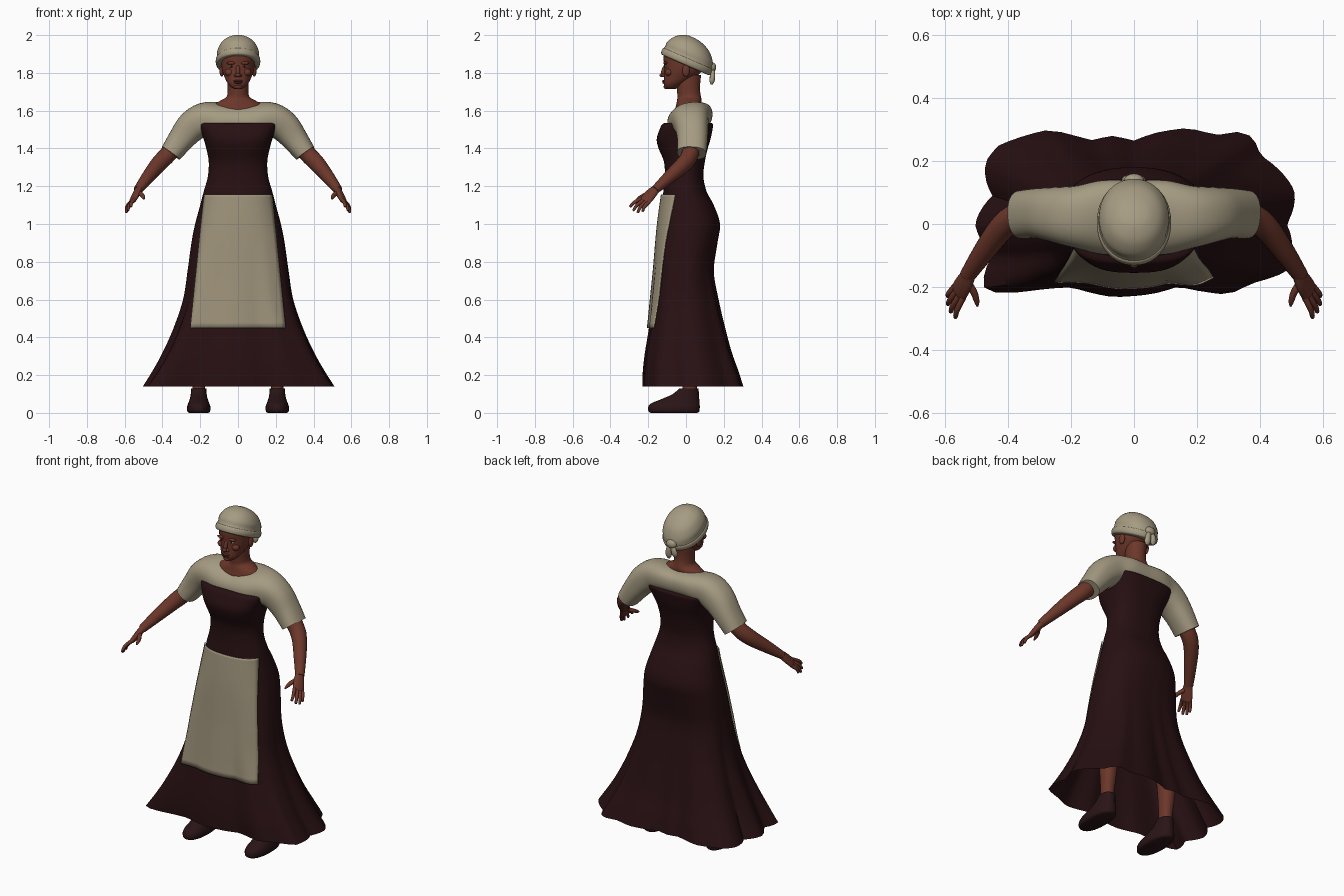
import bpy, bmesh, math
from mathutils import Vector, Matrix

if "Cube" in bpy.data.objects:
    bpy.data.objects.remove(bpy.data.objects["Cube"])


def material(name, rgb):
    m = bpy.data.materials.new(name)
    m.diffuse_color = (*rgb, 1)
    m.use_nodes = True
    m.node_tree.nodes["Principled BSDF"].inputs["Base Color"].default_value = m.diffuse_color
    return m


CREAM = material("cream_linen", (0.38, 0.33, 0.225))
APRON = material("apron_linen", (0.33, 0.28, 0.19))
DRESS = material("dark_maroon", (0.02, 0.005, 0.006))
SHOE = material("shoe_brown", (0.023, 0.007, 0.008))
SKIN = material("brown_skin", (0.15, 0.038, 0.023))
LIP = material("lip_red", (0.11, 0.025, 0.02))
EYE = material("eye_white", (0.3, 0.27, 0.24))


def finish(name, bm, mat, mirror=False, matrix=None):
    bmesh.ops.recalc_face_normals(bm, faces=bm.faces)
    if matrix:
        bm.transform(matrix)
    me = bpy.data.meshes.new(name)
    bm.to_mesh(me)
    bm.free()
    me.materials.append(mat)
    ob = bpy.data.objects.new(name, me)
    bpy.context.collection.objects.link(ob)
    bpy.context.view_layer.objects.active = ob
    ob.select_set(True)
    bpy.ops.object.shade_smooth_by_angle(angle=math.radians(50))
    ob.select_set(False)
    if mirror:
        ob.modifiers.new("mirror", 'MIRROR')
    return ob


def skin_rings(name, rings, mat, closed=True, caps=(True, True), **kw):
    bm = bmesh.new()
    vs = [[bm.verts.new(p) for p in r] for r in rings]
    n = len(vs[0])
    for a, b in zip(vs, vs[1:]):
        for i in range(n if closed else n - 1):
            j = (i + 1) % n
            bm.faces.new((a[i], a[j], b[j], b[i]))
    for on, ring in zip(caps, (vs[0], vs[-1])):
        if on:
            bm.faces.new(ring)
    return finish(name, bm, mat, **kw)


def refine(rows, k=4):
    """Smooth curve through the given rows."""
    out = []
    for i in range(len(rows) - 1):
        p0, p1, p2, p3 = (rows[min(max(i + d, 0), len(rows) - 1)] for d in (-1, 0, 1, 2))
        for s in range(k):
            t = s / k
            out.append(tuple(
                0.5 * (2 * b + (c - a) * t + (2 * a - 5 * b + 4 * c - d) * t * t
                       + (3 * b - a - 3 * c + d) * t ** 3)
                for a, b, c, d in zip(p0, p1, p2, p3)))
    return out + [rows[-1]]


def radius(t, p):
    return (abs(math.cos(t)) ** p + abs(math.sin(t)) ** p) ** (-1 / p)


def loft(name, rows, mat, cx=0.0, p=2.3, n=32, **kw):
    """Rows are height, half width, front y, back y."""
    rings = []
    for z, rx, yf, yb in refine(rows):
        ring = []
        for i in range(n):
            t = 2 * math.pi * i / n
            r = radius(t, p)
            ring.append((cx + rx * r * math.cos(t),
                         (yf + yb) / 2 + (yb - yf) / 2 * r * math.sin(t), z))
        rings.append(ring)
    return skin_rings(name, rings, mat, **kw)


def tube(name, rows, mat, ref=(0, 0, 1), p=2.0, n=20, k=4, start=None, **kw):
    """Rows are x, y, z, radius along ref, other radius, backward lift."""
    rows = refine([tuple(r) + (0,) * (6 - len(r)) for r in rows], k)
    pts = [Vector(r[:3]) for r in rows]
    rings = []
    for i, r in enumerate(rows):
        tan = (pts[min(i + 1, len(pts) - 1)] - pts[max(i - 1, 0)]).normalized()
        if i == 0 and start:
            tan = Vector(start)
        a = Vector(ref)
        a = (a - a.dot(tan) * tan).normalized()
        b = tan.cross(a)
        ring = []
        for j in range(n):
            t = 2 * math.pi * j / n
            q = radius(t, p)
            off = a * (r[3] * q * math.cos(t)) + b * (r[4] * q * math.sin(t))
            off.z += r[5] * off.y
            ring.append(pts[i] + off)
        rings.append(ring)
    return skin_rings(name, rings, mat, **kw)


def ball(name, loc, size, mat, rot=0.0, mirror=False):
    bm = bmesh.new()
    bmesh.ops.create_uvsphere(bm, u_segments=20, v_segments=12, radius=1)
    mtx = Matrix.Translation(loc) @ Matrix.Rotation(rot, 4, 'X') @ Matrix.Diagonal((*size, 1))
    return finish(name, bm, mat, mirror, mtx)


# Dress: smooth body rings that blend into an irregular hem
HEM = [(-.505, 0), (-.45, .09), (-.47, .2), (-.43, .25), (-.27, .3), (-.14, .265), (-.07, .28),
       (0, .265), (.07, .29), (.17, .305), (.26, .282), (.35, .295), (.38, .27), (.4, .22),
       (.51, .105), (.485, 0), (.5, -.1), (.49, -.15), (.37, -.19), (.3, -.225), (.15, -.195),
       (.06, -.222), (-.07, -.232), (-.2, -.2), (-.28, -.203), (-.43, -.222), (-.48, -.2), (-.45, -.1)]
POLAR = sorted((math.atan2((y - .035) / .27, x / .505) % (2 * math.pi),
                math.hypot(x / .505, (y - .035) / .27)) for x, y in HEM)
POLAR = ([(POLAR[-1][0] - 2 * math.pi, POLAR[-1][1])] + POLAR
         + [(POLAR[0][0] + 2 * math.pi, POLAR[0][1])])


def hem_radius(t):
    t %= 2 * math.pi
    for (a, ra), (b, rb) in zip(POLAR, POLAR[1:]):
        if a <= t <= b:
            return ra + (rb - ra) * (t - a) / max(b - a, 1e-6)
    return 1.0


def dress_point(row, t):
    z, rx, yf, yb, p = row
    w = min(max((1.0 - z) / 0.86, 0), 1) ** 1.2
    r = radius(t, p) * (1 - w) + hem_radius(t) * w
    return Vector((rx * r * math.cos(t), (yf + yb) / 2 + (yb - yf) / 2 * r * math.sin(t), z))


DRESS_ROWS = refine([
    (.14, .505, -.235, .305, 2.4), (.22, .455, -.232, .28, 2.4), (.32, .4, -.22, .245, 2.4),
    (.45, .342, -.198, .21, 2.4), (.6, .292, -.182, .176, 2.3), (.75, .268, -.166, .15, 2.3),
    (.9, .247, -.153, .168, 2.3), (1.0, .227, -.143, .18, 2.3), (1.1, .2, -.13, .147, 2.3),
    (1.17, .182, -.12, .11, 2.3), (1.25, .16, -.112, .092, 2.3), (1.33, .155, -.117, .1, 2.4),
    (1.4, .168, -.145, .115, 2.6), (1.45, .182, -.155, .13, 2.8), (1.5, .2, -.14, .14, 3.1),
    (1.53, .208, -.124, .142, 3.2), (1.536, .19, -.1, .12, 3.0)], 5)
skin_rings("dress", [[dress_point(r, 2 * math.pi * i / 84) for i in range(84)] for r in DRESS_ROWS],
           DRESS, caps=(False, True))


# Apron: plate lying on the front of the skirt
def on_front(row, x):
    lo, hi = -math.pi, 0.0
    for _ in range(24):
        mid = (lo + hi) / 2
        if dress_point(row, mid).x < x:
            lo = mid
        else:
            hi = mid
    q = dress_point(row, lo)
    return (q.x * 1.025, q.y - .011, q.z)


apron_rings = []
for row in DRESS_ROWS:
    if .44 < row[0] < 1.165:
        hw = .247 - .07 * (row[0] - .45) / .71
        apron_rings.append([on_front(row, hw * (i / 12 - 1)) for i in range(25)])
apron = skin_rings("apron", apron_rings, APRON, closed=False, caps=(False, False))
apron.modifiers.new("thickness", 'SOLIDIFY').thickness = 0.005

# Blouse: yoke and sleeves as one mirrored tube
tube("blouse", [(0, .02, 1.555, .118, .08, .2), (.1, .021, 1.558, .118, .083, .18),
                (.18, .023, 1.553, .1, .088, .08), (.245, .03, 1.515, .088, .083, 0),
                (.3, .034, 1.45, .08, .07, 0), (.355, .03, 1.375, .077, .058, 0)],
     CREAM, ref=(0, 1, 0), p=2.4, n=36, start=(1, 0, 0), caps=(False, True), mirror=True)

# Arms and hands
tube("arm", [(.3, .03, 1.45, .05, .05), (.37, .022, 1.37, .046, .046), (.42, -.012, 1.318, .044, .042),
             (.48, -.092, 1.245, .034, .034), (.53, -.165, 1.18, .022, .025)], SKIN, mirror=True)
SPREAD = Vector((.5, .7, -.4)).normalized()
tube("palm", [(.522, -.155, 1.19, .022, .02), (.538, -.185, 1.16, .032, .018),
              (.556, -.215, 1.125, .034, .014), (.56, -.222, 1.117, .028, .009)],
     SKIN, ref=SPREAD, mirror=True)
KNUCKLE = Vector((.556, -.215, 1.125))
TIPS = [(.568, -.298, 1.09), (.583, -.28, 1.07), (.592, -.256, 1.06), (.592, -.23, 1.066)]
for i, tip in enumerate(TIPS):
    a, b = KNUCKLE + SPREAD * (-.025 + .0165 * i), Vector(tip)
    m = a.lerp(b, .55) + Vector((.006, -.005, .004))
    tube("finger", [(*a, .0105, .0105), (*m, .0095, .0095), (*b.lerp(m, .1), .007, .007),
                    (*b, .003, .003)], SKIN, n=10, k=3, mirror=True)
tube("thumb", [(.535, -.18, 1.17, .014, .014), (.51, -.215, 1.155, .012, .012),
               (.5, -.245, 1.14, .009, .009), (.498, -.262, 1.132, .003, .003)],
     SKIN, n=10, k=3, mirror=True)

# Neck and head
loft("neck", [(1.57, .12, -.05, .08), (1.6, .132, -.058, .082), (1.63, .128, -.052, .08),
              (1.652, .095, -.048, .082), (1.672, .062, -.045, .08), (1.7, .055, -.047, .075),
              (1.74, .055, -.05, .075), (1.79, .056, -.05, .08)], SKIN, p=2.0)
loft("head", [(1.715, .02, -.1, -.055), (1.724, .036, -.112, -.035), (1.745, .055, -.118, -.005),
              (1.775, .07, -.117, .045), (1.81, .083, -.115, .085), (1.85, .089, -.117, .1),
              (1.89, .09, -.118, .1), (1.92, .08, -.1, .085), (1.94, .05, -.075, .05)], SKIN, p=2.15)
ball("ear", (.086, .0, 1.812), (.012, .02, .032), SKIN, mirror=True)
ball("nose_bridge", (0, -.116, 1.812), (.011, .014, .034), SKIN, rot=-.3)
ball("nose_tip", (0, -.126, 1.788), (.013, .014, .011), SKIN)
ball("nostril", (.013, -.118, 1.786), (.009, .011, .009), SKIN, mirror=True)
ball("brow", (.036, -.109, 1.852), (.026, .011, .008), SKIN, mirror=True)
ball("cheek", (.045, -.09, 1.803), (.025, .02, .02), SKIN, mirror=True)
ball("eye", (.035, -.1055, 1.834), (.014, .007, .006), EYE, mirror=True)
ball("pupil", (.034, -.1115, 1.834), (.005, .003, .005), SHOE, mirror=True)
ball("upper_lip", (0, -.117, 1.757), (.024, .009, .006), LIP)
ball("lower_lip", (0, -.116, 1.748), (.02, .009, .006), LIP)
ball("chin", (0, -.104, 1.727), (.022, .015, .013), SKIN)

# Head wrap, tilted down to the back, with a knot and two tails
TILT = Matrix.Translation((0, .005, 1.857)) @ Matrix.Rotation(math.radians(-23.5), 4, 'X')
loft("head_wrap", [(-.016, .094, -.12, .122), (-.01, .108, -.136, .134), (.008, .114, -.143, .138),
                   (.03, .111, -.139, .136), (.06, .109, -.137, .122), (.1, .087, -.112, .085),
                   (.125, .05, -.074, .032), (.133, .015, -.045, -.01)],
     CREAM, p=2.1, n=40, matrix=TILT)
loft("wrap_band", [(-.018, .1, -.128, .126), (-.014, .113, -.142, .139), (.0, .118, -.147, .143),
                   (.016, .116, -.145, .141), (.022, .108, -.135, .132)],
     CREAM, p=2.1, n=40, matrix=TILT)
ball("wrap_knot", (0, .138, 1.83), (.032, .022, .026), CREAM)
for x, low in ((.016, 1.738), (-.018, 1.752)):
    tube("wrap_tail", [(x * .4, .138, 1.825, .01, .01), (x, .142, 1.795, .016, .013),
                       (x * 1.2, .138, low + .02, .018, .014), (x * 1.2, .135, low, .007, .005)],
         CREAM, ref=(1, 0, 0), n=14)

# Legs and shoes
loft("leg", [(.1, .033, -.022, .06), (.16, .034, -.018, .06), (.26, .042, -.02, .075),
             (.4, .052, -.03, .085), (.6, .06, -.05, .08)], SKIN, cx=.208, n=24, mirror=True)
loft("shoe", [(0, .05, -.185, .06), (.008, .06, -.198, .07), (.03, .062, -.2, .073),
              (.05, .056, -.185, .072), (.075, .047, -.125, .07), (.1, .042, -.07, .068),
              (.13, .04, -.035, .067)], SHOE, cx=.208, n=28, mirror=True)
